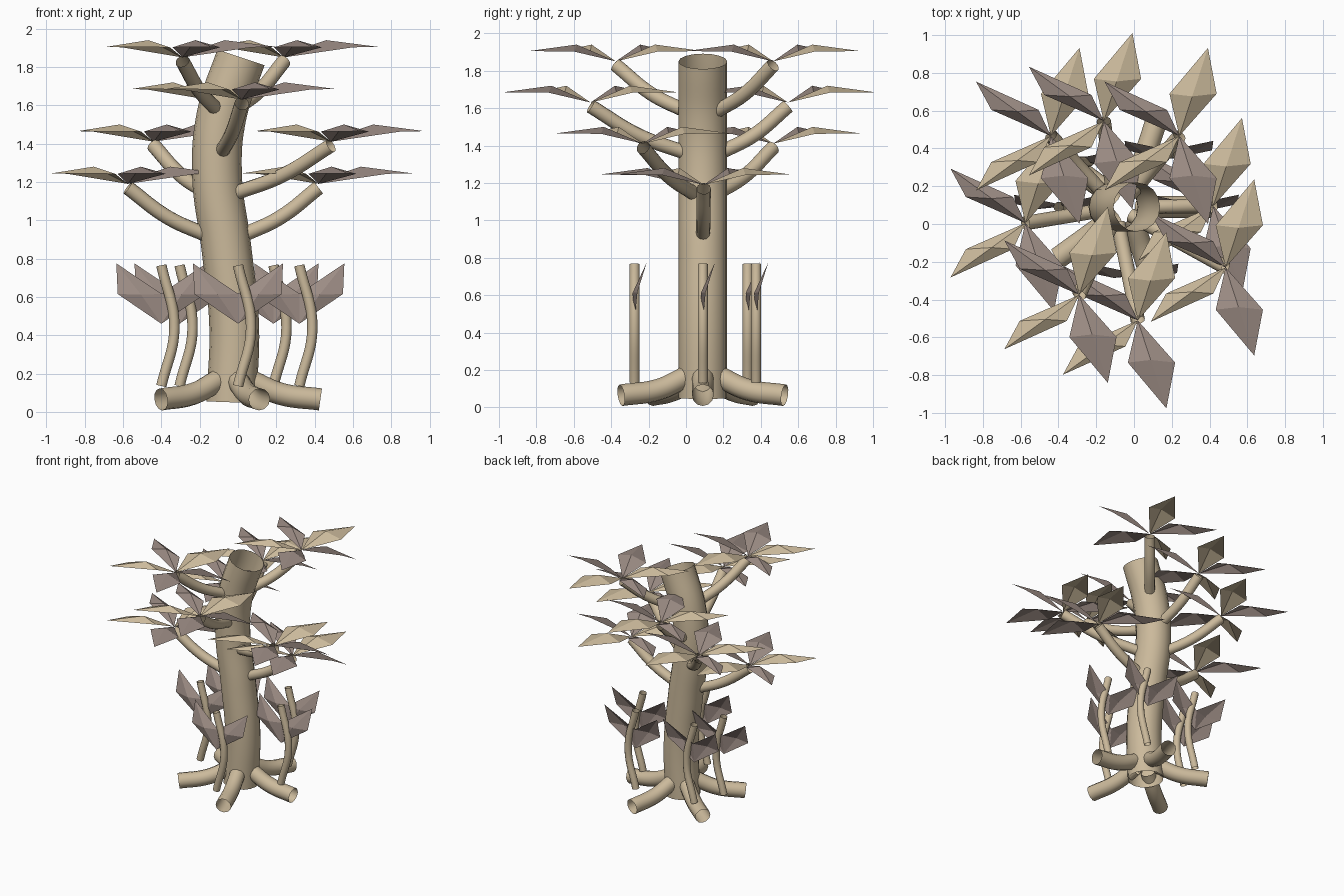
import bpy, bmesh, math
from mathutils import Vector

cube = bpy.data.objects.get("Cube")
if cube:
    bpy.data.objects.remove(cube, do_unlink=True)


def material(name, rgb):
    m = bpy.data.materials.new(name)
    m.use_nodes = True
    m.diffuse_color = (*rgb, 1)
    m.node_tree.nodes["Principled BSDF"].inputs["Base Color"].default_value = (*rgb, 1)
    return m


TAN = material("pale tan", (0.60, 0.49, 0.33))
MAUVE = material("grey mauve", (0.33, 0.26, 0.23))


def tube(name, points, radius, sides=4):
    """Open-ended round tube swept through the points."""
    cu = bpy.data.curves.new(name, "CURVE")
    cu.dimensions = "3D"
    cu.bevel_depth = radius
    cu.bevel_resolution = sides
    cu.resolution_u = 8
    sp = cu.splines.new("BEZIER")
    sp.bezier_points.add(len(points) - 1)
    for bp, p in zip(sp.bezier_points, points):
        bp.co = p
        bp.handle_left_type = bp.handle_right_type = "AUTO"
    cu.materials.append(TAN)
    ob = bpy.data.objects.new(name, cu)
    bpy.context.collection.objects.link(ob)
    bpy.ops.object.select_all(action="DESELECT")
    ob.select_set(True)
    bpy.context.view_layer.objects.active = ob
    bpy.ops.object.convert(target="MESH")
    bpy.ops.object.shade_smooth()


def leaves(name, hub, blades, half_width, lift):
    """Folded diamond blades; each is (tip offset, material index)."""
    bm = bmesh.new()
    hub, lift = Vector(hub), Vector(lift)
    side = Vector((half_width, 0, 0))
    for tip, mat in blades:
        tip = Vector(tip)
        base, end = bm.verts.new(hub), bm.verts.new(hub + tip)
        rib = bm.verts.new(hub + tip * 0.45 + lift)
        a = bm.verts.new(hub + tip * 0.48 + side + lift * 0.4)
        b = bm.verts.new(hub + tip * 0.48 - side + lift * 0.4)
        for tri in ((base, a, rib), (a, end, rib), (end, b, rib), (b, base, rib)):
            bm.faces.new(tri).material_index = mat
    me = bpy.data.meshes.new(name)
    bm.to_mesh(me)
    bm.free()
    me.materials.append(TAN)
    me.materials.append(MAUVE)
    bpy.context.collection.objects.link(bpy.data.objects.new(name, me))


# Trunk: a gentle sideways S
CY = 0.09
trunk = [(-0.035, 0.05), (-0.02, 0.45), (-0.06, 0.85),
         (-0.11, 1.25), (-0.085, 1.55), (0.015, 1.85)]
tube("trunk", [(x, CY, z) for x, z in trunk], 0.13, 6)


def trunk_x(z):
    for (x0, z0), (x1, z1) in zip(trunk, trunk[1:]):
        if z <= z1:
            return x0 + (x1 - x0) * (z - z0) / (z1 - z0)
    return trunk[-1][0]


# Roots: five, evenly spread
for i in range(5):
    a = math.tau * i / 5
    tube(f"root_{i + 1}",
         [(-0.03 + r * math.cos(a), CY + r * math.sin(a), z)
          for r, z in ((0.09, 0.165), (0.25, 0.095), (0.46, 0.065))], 0.058)

# Branches in four tiers, each carrying a five-blade leaf cluster
crowns = [[(-0.575, 0.005), (0.42, 0.095)], [(-0.44, 0.466), (0.485, -0.23)],
          [(-0.16, 0.545), (0.02, -0.51)], [(-0.29, -0.375), (0.24, 0.466)]]
blades = []
for i in range(5):
    a = math.tau * i / 5
    blades.append(((0.49 * math.cos(a), 0.49 * math.sin(a), 0.055), (i + 1) % 2))
for t, tier in enumerate(crowns):
    z = 1.19 + 0.22 * t
    for k, (x, y) in enumerate(tier):
        low = z - 0.27
        axis = Vector((trunk_x(low), CY, low))
        end = Vector((x, y, z - 0.02))
        flat = Vector((x - axis.x, y - CY, 0)).normalized()
        start = axis + flat * 0.09
        mid = (start + end) / 2 - Vector((0, 0, 0.03))
        tube(f"branch_{t + 1}_{k + 1}", [start, mid, end], 0.038)
        leaves(f"leaf_cluster_{t + 1}_{k + 1}", (x, y, z), blades, 0.125, (0, 0, 0.065))

# Small plants around the foot, each with two upright blades
shoots = [(0, -0.275), (0.32, CY), (0.185, 0.375), (-0.305, 0.33), (-0.4, CY)]
for i, (x, y) in enumerate(shoots):
    tube(f"shoot_{i + 1}", [(x, y, 0.135), (x + 0.068, y, 0.44), (x, y, 0.765)], 0.027)
    pair = [((s * 0.235, 0.065, 0.315), 1) for s in (-1, 1)]
    leaves(f"shoot_leaves_{i + 1}", (x, y, 0.46), pair, 0.115, (0, -0.04, 0.01))
